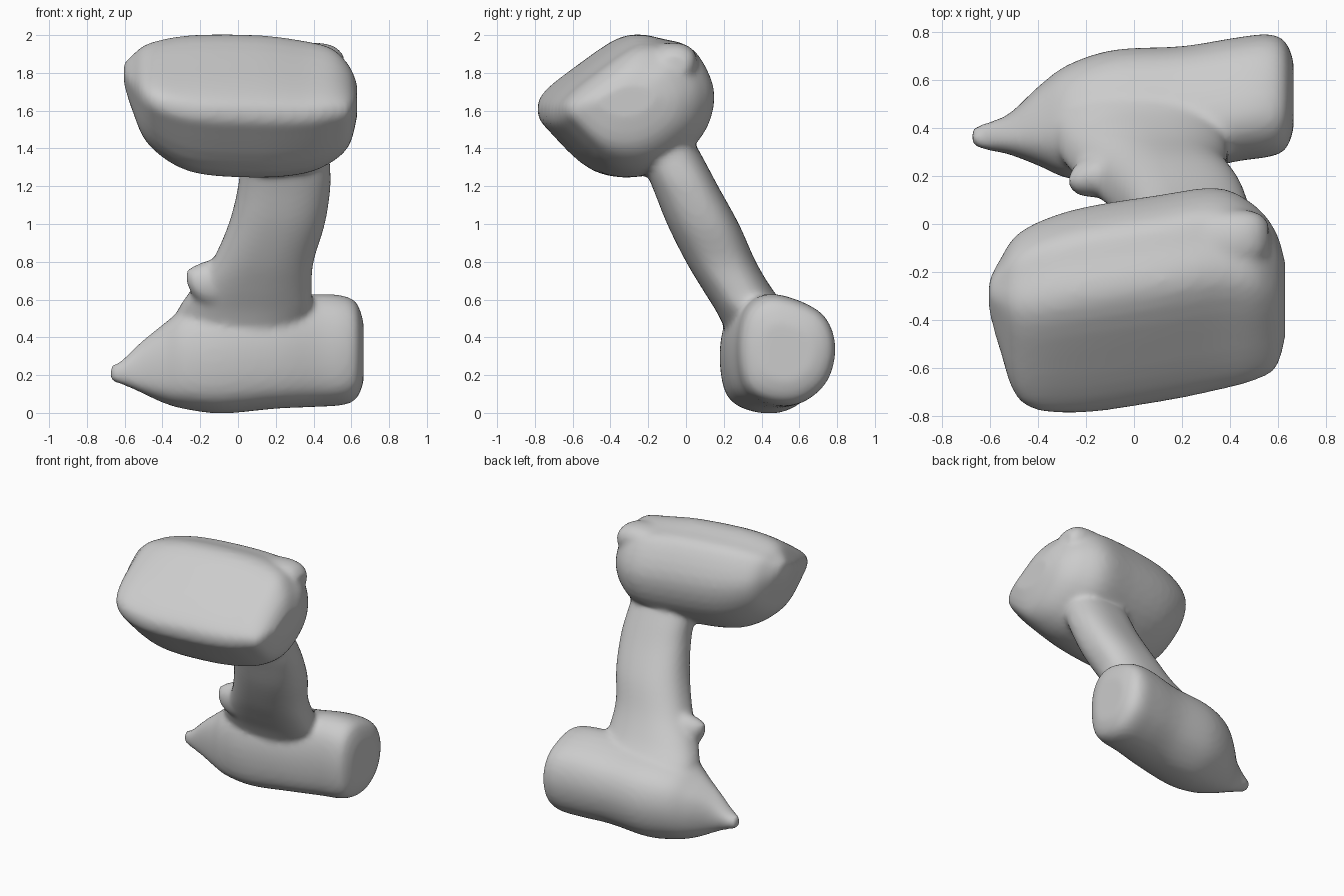
import bpy, bmesh, math
from mathutils import Vector

if "Cube" in bpy.data.objects:
    bpy.data.objects.remove(bpy.data.objects["Cube"])


def spline(pts, n, closed=False):
    """Catmull-Rom resampling of a list of tuples."""
    out, m = [], len(pts)
    pick = (lambda i: pts[i % m]) if closed else (lambda i: pts[min(max(i, 0), m - 1)])
    for i in range(m if closed else m - 1):
        for k in range(n):
            t = k / n
            a, b, c, d = (pick(i + j) for j in (-1, 0, 1, 2))
            out.append(tuple(0.5 * (2 * q + (r - p) * t + (2 * p - 5 * q + 4 * r - s) * t * t
                                    + (3 * q - p - 3 * r + s) * t ** 3)
                             for p, q, r, s in zip(a, b, c, d)))
    return out if closed else out + [tuple(pts[-1])]


def superellipse(e, n=40):
    f = lambda v: math.copysign(abs(v) ** (2 / e), v)
    return [(f(math.cos(2 * math.pi * i / n)), f(math.sin(2 * math.pi * i / n))) for i in range(n)]


def outline(pts):
    """Smooth closed section from measured points, scaled to -1..1."""
    lo = [min(p[i] for p in pts) for i in (0, 1)]
    hi = [max(p[i] for p in pts) for i in (0, 1)]
    return spline([tuple(2 * (p[i] - lo[i]) / (hi[i] - lo[i]) - 1 for i in (0, 1)) for p in pts], 4, True)


def loft(name, stations, section, place):
    """Each station is (s, u_min, u_max, v_min, v_max); section spans -1..1."""
    bm = bmesh.new()
    rings = []
    for s, u0, u1, v0, v1 in spline(stations, 5):
        rings.append([bm.verts.new(place(s, (u0 + u1) / 2 + u * (u1 - u0) / 2,
                                         (v0 + v1) / 2 + v * (v1 - v0) / 2)) for u, v in section])
    n = len(section)
    for a, b in zip(rings, rings[1:]):
        for i in range(n):
            bm.faces.new((a[i], a[(i + 1) % n], b[(i + 1) % n], b[i]))
    for ring in (rings[0], rings[-1]):
        tip = bm.verts.new(sum((v.co for v in ring), Vector()) / n)
        for i in range(n):
            bm.faces.new((ring[i], ring[(i + 1) % n], tip))
    bmesh.ops.recalc_face_normals(bm, faces=bm.faces)
    me = bpy.data.meshes.new(name)
    bm.to_mesh(me)
    bm.free()
    ob = bpy.data.objects.new(name, me)
    bpy.context.collection.objects.link(ob)
    return ob


along_x = lambda s, u, v: (s, u, v)      # sections in the y-z plane
along_z = lambda s, u, v: (u, v, s)      # sections in the x-y plane

# battery pack: tilted block, side profile taken over its y and z range
profile = outline([(-0.3, 2.0), (-0.1, 1.985), (0.04, 1.93), (0.14, 1.7), (0.06, 1.45), (-0.2, 1.26),
                   (-0.48, 1.27), (-0.72, 1.48), (-0.78, 1.57), (-0.75, 1.67), (-0.56, 1.83)])
battery = loft("battery", [
    (-0.605, -0.36, -0.24, 1.75, 1.85), (-0.56, -0.52, -0.15, 1.61, 1.89),
    (-0.47, -0.74, -0.03, 1.43, 1.95), (-0.25, -0.785, 0.06, 1.295, 1.99),
    (0.10, -0.74, 0.12, 1.265, 1.99), (0.35, -0.69, 0.15, 1.285, 1.96),
    (0.50, -0.65, 0.08, 1.345, 1.92), (0.59, -0.60, -0.03, 1.43, 1.83),
    (0.63, -0.48, -0.16, 1.57, 1.74)], profile, along_x)

# raised lug on the upper back corner of the battery
lug = loft("lug", [
    (0.15, -0.25, 0.06, 1.74, 1.94), (0.40, -0.20, 0.06, 1.75, 1.96),
    (0.51, -0.17, 0.05, 1.76, 1.94), (0.56, -0.13, 0.01, 1.79, 1.89)],
    superellipse(2.3), along_x)

# grip: leaning column flaring into the body
grip = loft("grip", [
    (1.55, 0.00, 0.48, -0.38, -0.02), (1.35, 0.01, 0.485, -0.25, 0.09),
    (1.20, 0.00, 0.49, -0.18, 0.17), (1.00, -0.05, 0.46, -0.10, 0.28),
    (0.80, -0.14, 0.40, 0.00, 0.37), (0.65, -0.25, 0.39, 0.09, 0.46),
    (0.52, -0.33, 0.39, 0.17, 0.56), (0.35, -0.36, 0.30, 0.25, 0.62)],
    superellipse(2.4), along_z)

# motor housing with tapering nose and chuck tip
barrel = outline([(0.47, 0.63), (0.33, 0.56), (0.28, 0.37), (0.31, 0.14), (0.43, 0.05),
                  (0.60, 0.05), (0.74, 0.17), (0.78, 0.37), (0.70, 0.54)])
housing = loft("housing", [
    (-0.675, 0.33, 0.40, 0.17, 0.25), (-0.62, 0.31, 0.42, 0.155, 0.275),
    (-0.52, 0.29, 0.46, 0.115, 0.37), (-0.39, 0.24, 0.58, 0.06, 0.475),
    (-0.27, 0.19, 0.665, 0.03, 0.56), (-0.08, 0.18, 0.725, 0.01, 0.60),
    (0.20, 0.21, 0.74, 0.035, 0.61), (0.42, 0.26, 0.775, 0.045, 0.63),
    (0.56, 0.28, 0.79, 0.055, 0.62), (0.63, 0.31, 0.76, 0.09, 0.58),
    (0.665, 0.39, 0.68, 0.17, 0.48)], barrel, along_x)

# trigger nub
trigger = loft("trigger", [
    (-0.27, 0.15, 0.21, 0.68, 0.76), (-0.23, 0.12, 0.26, 0.61, 0.78),
    (-0.15, 0.11, 0.30, 0.56, 0.81), (0.0, 0.12, 0.32, 0.55, 0.84)],
    superellipse(2), along_x)

# fuse the parts into one soft skin
parts = [housing, grip, trigger, battery, lug]
for ob in parts:
    ob.select_set(True)
bpy.context.view_layer.objects.active = housing
bpy.ops.object.join()
housing.name = "power_drill"
remesh = housing.modifiers.new("fuse", 'REMESH')
remesh.mode = 'VOXEL'
remesh.voxel_size = 0.018
remesh.use_smooth_shade = True
soft = housing.modifiers.new("soften", 'SMOOTH')
soft.factor = 0.5
soft.iterations = 8
